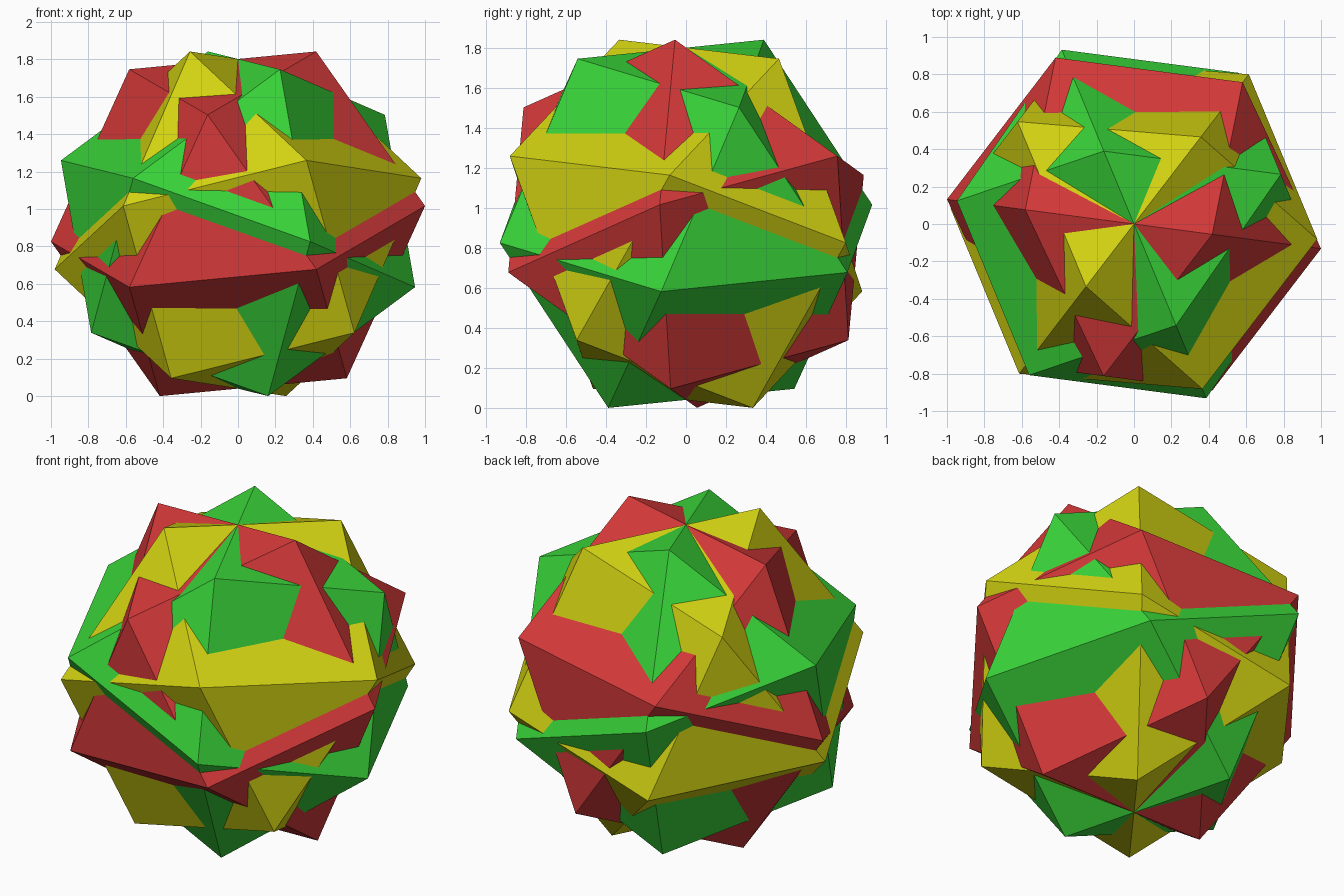
import bpy, bmesh, math
from itertools import product
from mathutils import Matrix, Vector

if "Cube" in bpy.data.objects:
    bpy.data.objects.remove(bpy.data.objects["Cube"], do_unlink=True)

TILT = math.radians(5.4)      # lean of the top edge
TURN = math.radians(-7.5)     # turn of the first solid about z
RADIUS = 1 / (math.cos(TILT) * math.cos(TURN))

COLOURS = {
    "red": (0.65, 0.04, 0.04, 1),
    "green": (0.04, 0.65, 0.04, 1),
    "yellow": (0.65, 0.65, 0.006, 1),
}


def make_material(name, colour):
    mat = bpy.data.materials.new(name)
    mat.diffuse_color = colour
    mat.use_nodes = True
    bsdf = mat.node_tree.nodes["Principled BSDF"]
    bsdf.inputs["Base Color"].default_value = colour
    return mat


# Cuboctahedron corners are the edge midpoints of a cube
corners = [Vector(p).normalized() * RADIUS
           for p in product((-1, 0, 1), repeat=3) if p.count(0) == 1]

# Lay one edge across the top, along x, then lean it
along = Vector((0, -1, 1)).normalized()
up = Vector((2, 1, 1)).normalized()
edge_up = Matrix((along, up.cross(along), up)).to_4x4()
lean = Matrix.Rotation(-TILT, 4, 'Y') @ edge_up

solids = []
for k, (name, colour) in enumerate(COLOURS.items()):
    # Each solid is turned a third of a circle from the last
    place = Matrix.Rotation(TURN + k * math.tau / 3, 4, 'Z') @ lean
    bm = bmesh.new()
    for c in corners:
        bm.verts.new(place @ c)
    bmesh.ops.convex_hull(bm, input=bm.verts)
    bmesh.ops.dissolve_limit(bm, angle_limit=0.01, verts=bm.verts, edges=bm.edges)
    bmesh.ops.recalc_face_normals(bm, faces=bm.faces)
    mesh = bpy.data.meshes.new(name + "_cuboctahedron")
    bm.to_mesh(mesh)
    bm.free()
    mesh.materials.append(make_material(name, colour))
    obj = bpy.data.objects.new(name + "_cuboctahedron", mesh)
    bpy.context.collection.objects.link(obj)
    solids.append(obj)

# Stand the group on the ground
lift = -min(v.co.z for o in solids for v in o.data.vertices)
for o in solids:
    o.location.z = lift
